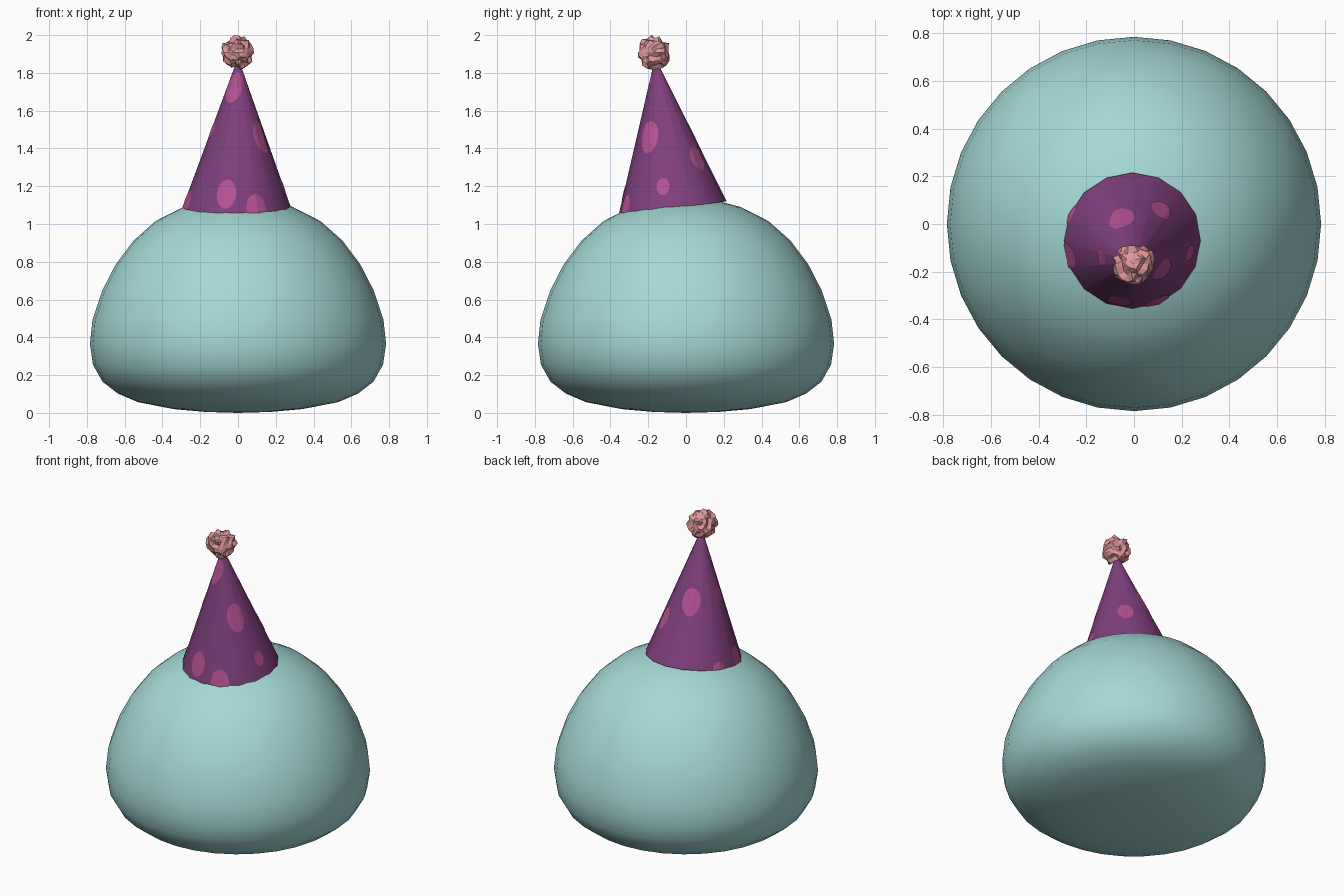
import bpy, bmesh, math, random
from mathutils import Vector, Matrix

if "Cube" in bpy.data.objects:
    bpy.data.objects.remove(bpy.data.objects["Cube"])

random.seed(4)


def material(name, rgb):
    lin = [c / 255 / 12.92 if c < 11 else ((c / 255 + 0.055) / 1.055) ** 2.4 for c in rgb]
    m = bpy.data.materials.new(name)
    m.diffuse_color = (*lin, 1)
    m.use_nodes = True
    m.node_tree.nodes["Principled BSDF"].inputs["Base Color"].default_value = m.diffuse_color
    return m


TEAL = material("teal", (164, 216, 214))
PURPLE = material("purple", (128, 64, 126))
PINK = material("magenta pink", (182, 82, 148))
ROSE = material("rose", (222, 150, 154))


def finish(name, bm, mat, smooth=True):
    bmesh.ops.recalc_face_normals(bm, faces=bm.faces)
    me = bpy.data.meshes.new(name)
    bm.to_mesh(me)
    bm.free()
    me.materials.append(mat)
    for p in me.polygons:
        p.use_smooth = smooth
    ob = bpy.data.objects.new(name, me)
    bpy.context.collection.objects.link(ob)
    return ob


# Body: squashed blob, a profile turned round z
profile = [(0, 0), (0.17, 0.005), (0.34, 0.02), (0.53, 0.057), (0.637, 0.103),
           (0.717, 0.165), (0.768, 0.255), (0.784, 0.365), (0.77, 0.495),
           (0.72, 0.645), (0.647, 0.787), (0.553, 0.912), (0.437, 1.015),
           (0.29, 1.09), (0.145, 1.128), (0, 1.14)]
bm = bmesh.new()
vs = [bm.verts.new((r, 0, z)) for r, z in profile]
es = [bm.edges.new(p) for p in zip(vs, vs[1:])]
bmesh.ops.spin(bm, geom=vs + es, axis=(0, 0, 1), cent=(0, 0, 0),
               angle=2 * math.pi, steps=32, use_duplicate=False)
bmesh.ops.remove_doubles(bm, verts=bm.verts, dist=0.001)
finish("body", bm, TEAL)

# Party hat: tilted open cone with 16 sides
BASE, APEX = Vector((-0.006, -0.07, 1.087)), Vector((0, -0.162, 1.87))
SIDES, R = 16, 0.287
axis = APEX - BASE
H = axis.length
tilt = Matrix.Translation(BASE) @ Vector((0, 0, 1)).rotation_difference(axis).to_matrix().to_4x4()
bm = bmesh.new()
bmesh.ops.create_cone(bm, cap_ends=False, segments=SIDES, radius1=R, radius2=0.004,
                      depth=H, matrix=tilt @ Matrix.Translation((0, 0, H / 2)))
finish("party_hat", bm, PURPLE)


def on_hat(theta, h, lift=0.004):
    """Point just above the flat-sided cone."""
    step = 2 * math.pi / SIDES
    facet = math.cos(step / 2) / math.cos(theta % step - step / 2)
    r = R * (1 - h / H) * facet + lift
    return tilt @ Vector((r * math.cos(theta), r * math.sin(theta), h))


# Hat spots: (direction in degrees, height up hat, half width, half height)
spots = [(257, 0.10, 0.052, 0.074), (292, 0.025, 0.055, 0.075), (327, 0.386, 0.052, 0.083),
         (351, 0.118, 0.035, 0.045), (53, 0.242, 0.047, 0.065), (240, 0.648, 0.05, 0.08),
         (191, 0.416, 0.032, 0.043), (110, 0.38, 0.055, 0.08), (193, 0.03, 0.055, 0.07),
         (157, 0.0, 0.04, 0.045)]
bm = bmesh.new()
N, RINGS = 28, 5
for deg, h0, w, hh in spots:
    rows = []
    for k in range(RINGS + 1):
        row = []
        for i in range(N):
            a, s = 2 * math.pi * i / N, k / RINGS
            h = max(0.0, h0 + hh * s * math.sin(a))
            th = math.radians(deg) + w * s * math.cos(a) / (R * (1 - h / H))
            row.append(bm.verts.new(on_hat(th, h)))
        rows.append(row)
    for a, b in zip(rows, rows[1:]):
        for i in range(N):
            j = (i + 1) % N
            bm.faces.new((a[i], b[i], b[j], a[j]))
bmesh.ops.remove_doubles(bm, verts=bm.verts, dist=0.0003)
bmesh.ops.dissolve_degenerate(bm, edges=bm.edges, dist=0.0002)
# point every spot face away from the hat axis
for f in bm.faces:
    f.normal_update()
spot_ob = finish("hat_spots", bm, PINK)
me = spot_ob.data
inv = tilt.inverted()
flip = [p.index for p in me.polygons
        if (inv.to_3x3() @ p.normal).dot(Vector((*(inv @ p.center).xy, 0))) < 0]
bm = bmesh.new()
bm.from_mesh(me)
bm.faces.ensure_lookup_table()
bmesh.ops.reverse_faces(bm, faces=[bm.faces[i] for i in flip])
bm.to_mesh(me)
bm.free()

# Pompom: spiky ball on the tip
bm = bmesh.new()
bmesh.ops.create_icosphere(bm, subdivisions=3, radius=1)
for v in bm.verts:
    v.co *= random.uniform(0.069, 0.096)
top = max(v.co.z for v in bm.verts)
bmesh.ops.translate(bm, verts=bm.verts, vec=(0, -0.168, 2.0 - top))
finish("pompom", bm, ROSE, smooth=False)
